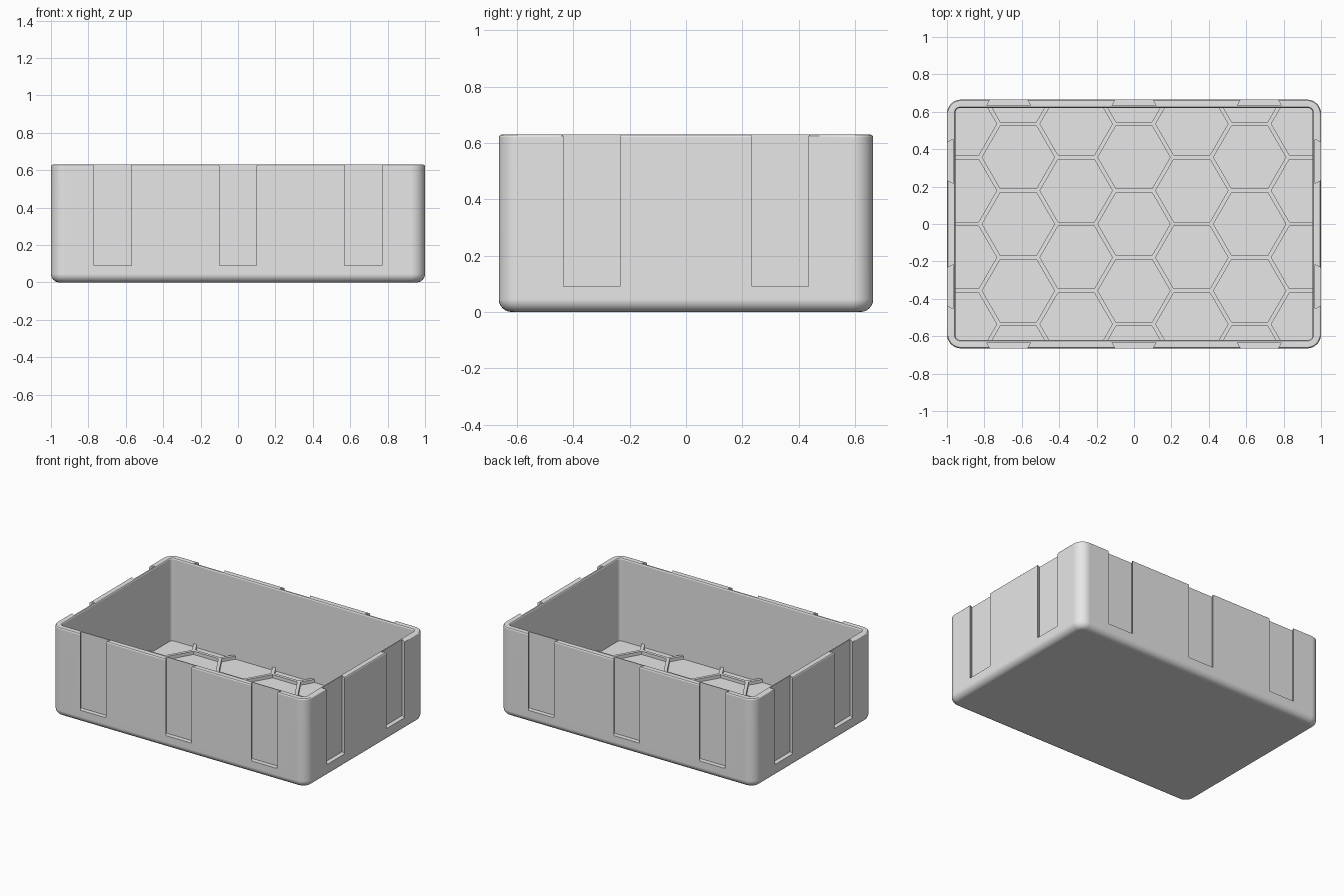
import bpy, bmesh, math
from mathutils import Vector, Matrix

cube = bpy.data.objects.get("Cube")
if cube:
    bpy.data.objects.remove(cube, do_unlink=True)

HX, HY, H = 1.0, 0.665, 0.63      # half length, half width, height
WALL, FLOOR, RIB_TOP = 0.045, 0.045, 0.068

grey = bpy.data.materials.new("light_grey")
grey.use_nodes = True
grey.diffuse_color = (0.8, 0.8, 0.8, 1)
grey.node_tree.nodes["Principled BSDF"].inputs["Base Color"].default_value = (0.8, 0.8, 0.8, 1)


def make_object(name, bm):
    bmesh.ops.recalc_face_normals(bm, faces=bm.faces)
    mesh = bpy.data.meshes.new(name)
    bm.to_mesh(mesh)
    bm.free()
    obj = bpy.data.objects.new(name, mesh)
    bpy.context.collection.objects.link(obj)
    mesh.materials.append(grey)
    return obj


def cut(obj, cutter):
    """Subtract the cutter, bake the result and drop the cutter."""
    mod = obj.modifiers.new("cut", 'BOOLEAN')
    mod.operation, mod.solver, mod.object = 'DIFFERENCE', 'EXACT', cutter
    cutter.hide_render = True
    graph = bpy.context.evaluated_depsgraph_get()
    mesh = bpy.data.meshes.new_from_object(obj.evaluated_get(graph))
    obj.modifiers.clear()
    obj.data = mesh
    bpy.data.objects.remove(cutter, do_unlink=True)


def add_prism(bm, outline, z0, z1):
    low = [bm.verts.new((p[0], p[1], z0)) for p in outline]
    high = [bm.verts.new((p[0], p[1], z1)) for p in outline]
    bm.faces.new(low[::-1])
    bm.faces.new(high)
    n = len(low)
    for i in range(n):
        j = (i + 1) % n
        bm.faces.new((low[i], low[j], high[j], high[i]))


def rounded_ring(bm, inset, radius, z, steps=8):
    verts = []
    for k, (sx, sy) in enumerate(((1, 1), (-1, 1), (-1, -1), (1, -1))):
        cx, cy = sx * (HX - inset - radius), sy * (HY - inset - radius)
        for s in range(steps + 1):
            a = (k + s / steps) * math.pi / 2
            verts.append(bm.verts.new((cx + radius * math.cos(a), cy + radius * math.sin(a), z)))
    return verts


# Tray shell: rounded outside, over the rim and down to the inner floor
def quarter(r, steps):
    return [(r * (1 - math.sin(a)), r * (1 - math.cos(a)))
            for a in (math.pi / 2 * i / steps for i in range(steps + 1))]


CORNER, INNER = 0.075, 0.025
rings = [(i, CORNER - i, z) for i, z in quarter(0.045, 6)]
rim = quarter(0.01, 3)
rings += [(i, CORNER - i, H - z) for i, z in reversed(rim)]
rings += [(WALL - i, INNER + i, H - z) for i, z in rim]
rings += [(WALL, INNER, FLOOR)]

bm = bmesh.new()
bottom = [r for r in rings[:7]]
bottom.sort(key=lambda r: r[2])
loops = [rounded_ring(bm, *r) for r in bottom]
outer_top = sorted(rings[7:11], key=lambda r: r[2])
inner_top = sorted(rings[11:15], key=lambda r: -r[2])
loops += [rounded_ring(bm, *r) for r in outer_top + inner_top + rings[15:]]
for a, b in zip(loops, loops[1:]):
    for i in range(len(a)):
        j = (i + 1) % len(a)
        bm.faces.new((a[i], a[j], b[j], b[i]))
bm.faces.new(loops[0][::-1])
bm.faces.new(loops[-1])
tray = make_object("tray_body", bm)

# Dovetail slots, open at the rim and wider inside the wall
slot_bm = bmesh.new()
DEPTH, MOUTH, FLARE = 0.032, 0.1, 0.018


def slot(offset, distance, angle):
    k = FLARE / DEPTH
    out = 0.02
    shape = [(-MOUTH + k * out, -out), (MOUTH - k * out, -out),
             (MOUTH + FLARE, DEPTH), (-MOUTH - FLARE, DEPTH)]
    turn = Matrix.Rotation(angle, 3, 'Z')
    pts = [turn @ Vector((offset + x, y - distance, 0)) for x, y in shape]
    add_prism(slot_bm, pts, 0.09, H + 0.1)


for side in (0, math.pi):
    for x in (-0.67, 0, 0.67):
        slot(x, HY, side)
    for y in (-0.335, 0.335):
        slot(y, HX, side + math.pi / 2)
cut(tray, make_object("slot_cutter", slot_bm))

# Honeycomb ribs on the floor
bm = bmesh.new()
ex, ey = HX - WALL + 0.004, HY - WALL + 0.004
add_prism(bm, [(-ex, -ey), (ex, -ey), (ex, ey), (-ex, ey)], FLOOR - 0.01, RIB_TOP)
ribs = make_object("honeycomb_floor_ribs", bm)

PITCH, GAP = 0.357, 0.022
radius = (PITCH - GAP) / math.sqrt(3)
bm = bmesh.new()
for col in range(-3, 4):
    for row in range(-2, 3):
        cx = col * PITCH * math.sqrt(3) / 2
        cy = (row + (col % 2) / 2) * PITCH
        add_prism(bm, [(cx + radius * math.cos(math.radians(60 * i)),
                        cy + radius * math.sin(math.radians(60 * i))) for i in range(6)],
                  FLOOR - 0.05, RIB_TOP + 0.05)
cut(ribs, make_object("cell_cutter", bm))

# Smooth the rounded edges, keep the rest crisp
bpy.ops.object.select_all(action='DESELECT')
tray.select_set(True)
bpy.context.view_layer.objects.active = tray
bpy.ops.object.shade_smooth_by_angle(angle=math.radians(30))
weighted = tray.modifiers.new("weighted_normals", 'WEIGHTED_NORMAL')
weighted.keep_sharp = True
